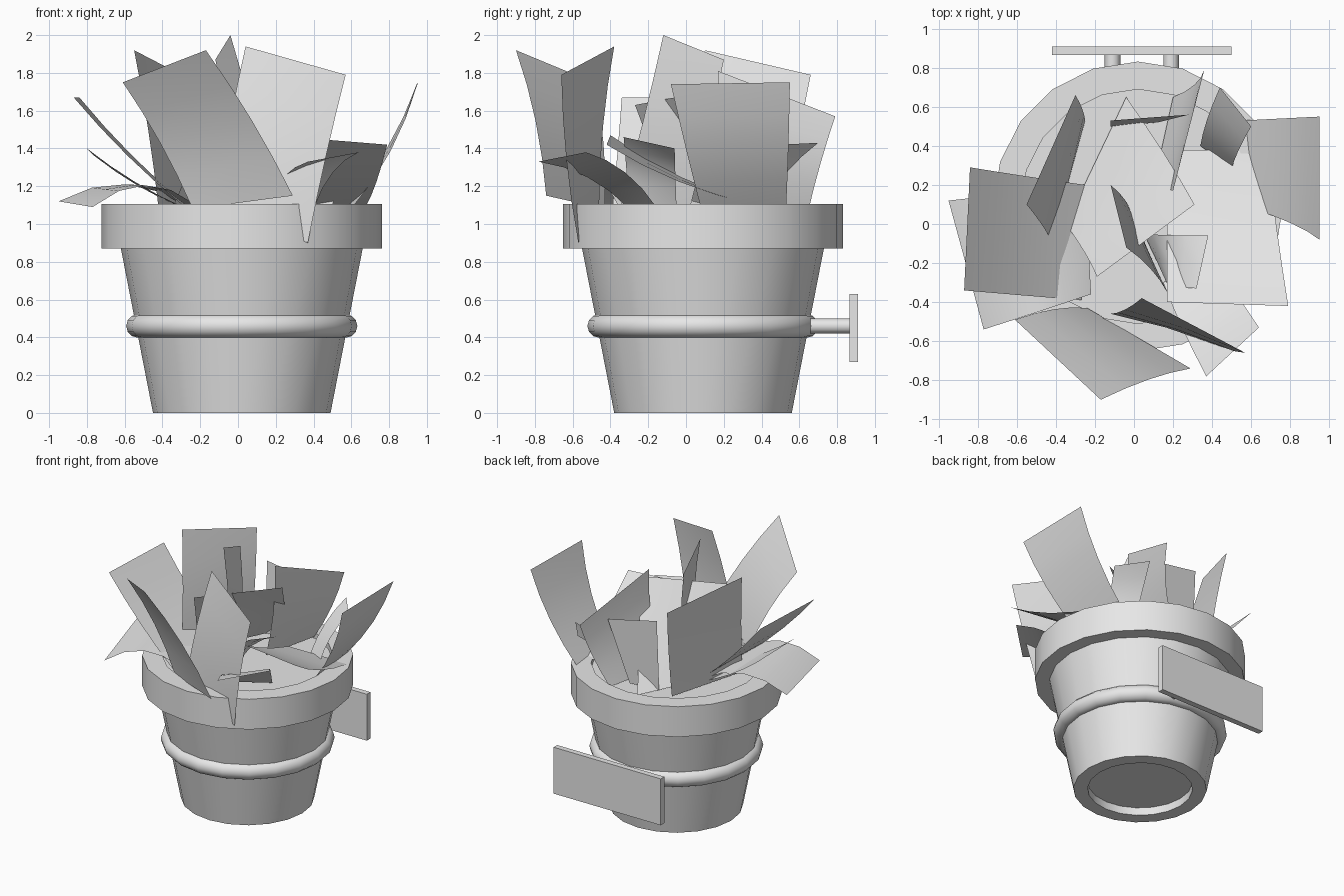
import bpy, bmesh, math
from mathutils import Vector

if "Cube" in bpy.data.objects:
    bpy.data.objects.remove(bpy.data.objects["Cube"])

CX, CY, SIDES = 0.02, 0.09, 20

grey = bpy.data.materials.new("light_grey")
grey.diffuse_color = (0.8, 0.8, 0.8, 1)
grey.use_nodes = True
grey.node_tree.nodes["Principled BSDF"].inputs["Base Color"].default_value = grey.diffuse_color


def make_object(name, bm, smooth=True):
    me = bpy.data.meshes.new(name)
    bm.to_mesh(me)
    bm.free()
    ob = bpy.data.objects.new(name, me)
    bpy.context.collection.objects.link(ob)
    finish(ob, name, smooth)
    return ob


def finish(ob, name, smooth=True):
    ob.name = name
    ob.data.materials.append(grey)
    if smooth:
        bpy.ops.object.select_all(action='DESELECT')
        bpy.context.view_layer.objects.active = ob
        ob.select_set(True)
        bpy.ops.object.shade_smooth_by_angle(angle=math.radians(35))


def lathe(name, profile):
    """Revolve (radius, z) points round the pot axis; the ends are capped."""
    bm = bmesh.new()
    rings = []
    for r, z in profile:
        rings.append([bm.verts.new((CX + r * math.cos(2 * math.pi * i / SIDES),
                                    CY + r * math.sin(2 * math.pi * i / SIDES), z))
                      for i in range(SIDES)])
    for a, b in zip(rings, rings[1:]):
        for i in range(SIDES):
            j = (i + 1) % SIDES
            bm.faces.new((a[i], a[j], b[j], b[i]))
    bm.faces.new(rings[0][::-1])
    bm.faces.new(rings[-1])
    bmesh.ops.recalc_face_normals(bm, faces=bm.faces)
    return make_object(name, bm)


# pot with a recessed base and an overhanging rim, closed by the soil surface
lathe("pot_with_soil", [(0.37, 0.06), (0.37, 0), (0.47, 0), (0.64, 0.87), (0.742, 0.87),
                        (0.742, 1.105), (0.60, 1.105), (0.60, 1.06)])

# ring holder round the pot
bpy.ops.mesh.primitive_torus_add(major_segments=SIDES, minor_segments=12,
                                 major_radius=0.55, minor_radius=0.062,
                                 location=(CX, CY, 0.46))
finish(bpy.context.object, "holder_ring")

# two rods and the wall plate
for side, x in (("left", -0.11), ("right", 0.19)):
    bpy.ops.mesh.primitive_cylinder_add(vertices=12, radius=0.04, depth=0.25,
                                        location=(x, 0.745, 0.46),
                                        rotation=(math.pi / 2, 0, 0))
    finish(bpy.context.object, "holder_rod_" + side)
bpy.ops.mesh.primitive_cube_add(size=1, location=(0.04, 0.888, 0.45))
plate = bpy.context.object
plate.scale = (0.92, 0.044, 0.36)
bpy.ops.object.transform_apply(location=False, rotation=False, scale=True)
finish(plate, "wall_plate", False)


def leaf(name, tip_a, tip_b, base_b, base_a, bulge, n=4):
    """Curved sheet between a tip edge and a base edge, bowed upwards."""
    ta, tb, bb, ba = map(Vector, (tip_a, tip_b, base_b, base_a))
    normal = (ta - bb).cross(tb - ba).normalized()
    if normal.z < 0:
        normal = -normal
    bm = bmesh.new()
    grid = []
    for i in range(n + 1):
        v = i / n
        a, b = ba.lerp(ta, v), bb.lerp(tb, v)
        grid.append([bm.verts.new(a.lerp(b, u) + normal * bulge * 4 * v * (1 - v))
                     for u in (0, 0.5, 1)])
    for r, s in zip(grid, grid[1:]):
        for k in range(2):
            f = bm.faces.new((r[k], r[k + 1], s[k + 1], s[k]))
            f.normal_update()
    if sum(f.normal.z for f in bm.faces) < 0:
        bmesh.ops.reverse_faces(bm, faces=bm.faces)
    make_object(name, bm)


# leaves leaning out over the rim
leaf("leaf_front_left", (-.61, -.49, 1.75), (-.17, -.90, 1.92), (.29, -.74, 1.15), (-.24, -.43, 1.08), .03)
leaf("leaf_front_right", (.04, -.38, 1.94), (.57, -.66, 1.79), (.37, -.57, .90), (-.12, -.46, 1.10), .02)
leaf("leaf_right", (.95, -.08, 1.74), (.95, .55, 1.75), (.55, .53, 1.08), (.60, .08, 1.08), -.04)
leaf("leaf_left", (-.84, .29, 1.67), (-.87, -.34, 1.67), (-.27, -.39, 1.08), (-.25, .20, 1.08), -.02)
leaf("leaf_left_low", (-.95, .12, 1.12), (-.77, -.54, 1.09), (-.22, -.36, 1.10), (-.25, .20, 1.08), .11)
leaf("leaf_left_middle", (-.80, -.20, 1.40), (-.76, .22, 1.36), (-.28, .20, 1.08), (-.27, -.20, 1.08), -.02)
leaf("leaf_right_low", (.17, -.40, 1.47), (.79, -.42, 1.42), (.68, .38, 1.10), (.17, .38, 1.10), -.04)
leaf("leaf_front_low", (.37, -.78, 1.33), (.64, -.53, 1.38), (.40, -.15, 1.08), (.15, -.30, 1.08), .05)

# upright leaves in the middle and at the back
leaf("leaf_back_left", (-.55, .10, 1.92), (-.30, .66, 1.79), (-.25, .53, 1.08), (-.42, -.09, 1.08), .01)
leaf("leaf_tallest", (-.04, -.12, 2.0), (-.12, .20, 1.87), (.00, .02, 1.08), (.17, -.35, 1.08), .02)
leaf("leaf_back_right", (.36, .79, 1.57), (.20, .17, 1.81), (.10, .20, 1.08), (.20, .65, 1.08), -.03)
leaf("leaf_back_right_low", (.44, .70, 1.43), (.60, .50, 1.42), (.50, .28, 1.08), (.34, .40, 1.08), .03)
leaf("leaf_middle", (.31, .10, 1.70), (-.19, -.27, 1.63), (-.35, .00, 1.08), (-.04, .65, 1.08), -.03)
leaf("leaf_back", (-.12, .53, 1.63), (.28, .56, 1.55), (.12, .52, 1.08), (-.12, .50, 1.08), .0)
leaf("leaf_middle_right", (.38, -.06, 1.40), (.32, -.33, 1.46), (.17, -.30, 1.08), (.05, -.05, 1.08), .06)
